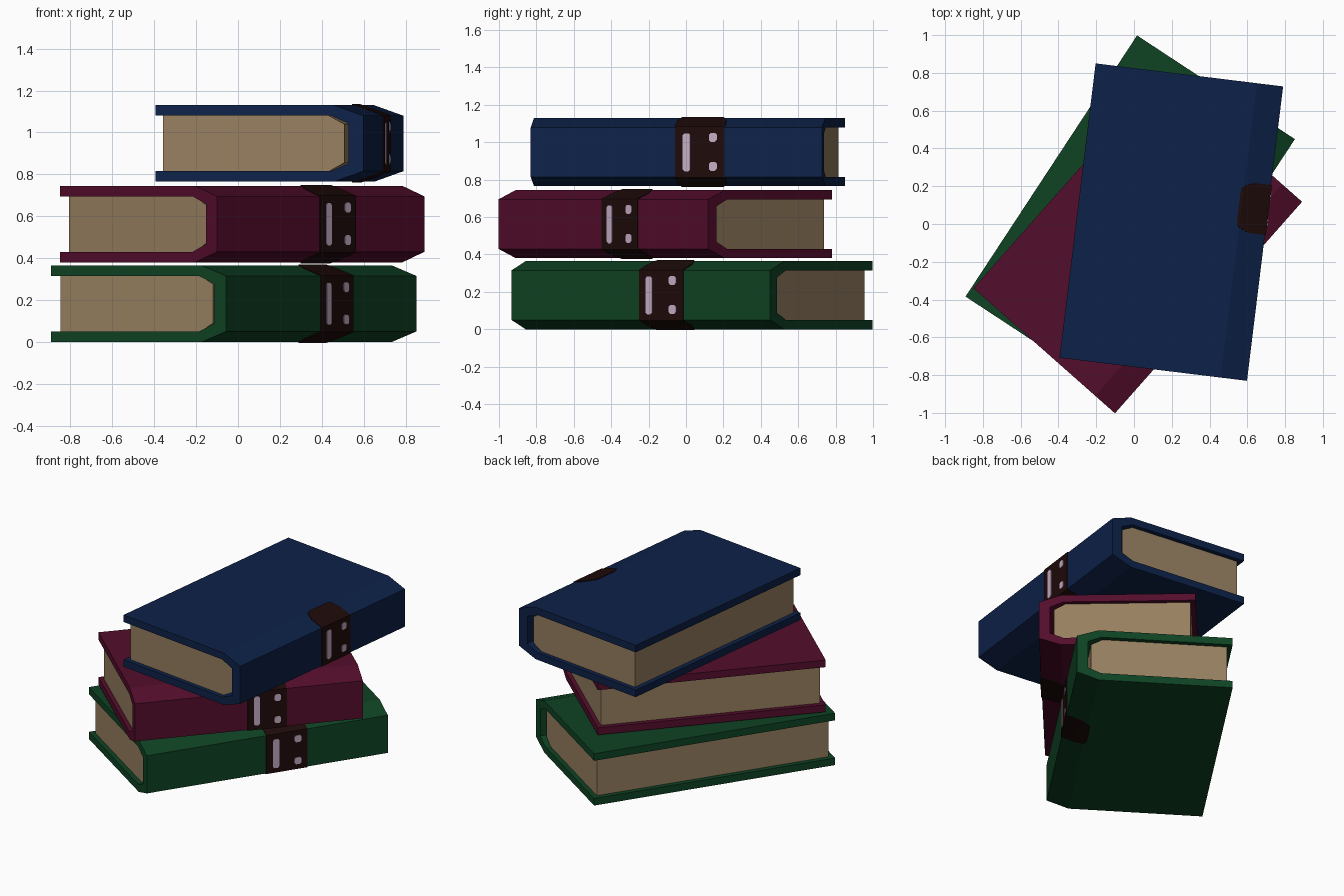
import bpy, bmesh, math

if "Cube" in bpy.data.objects:
    bpy.data.objects.remove(bpy.data.objects["Cube"])

def material(name, rgb):
    m = bpy.data.materials.new(name)
    m.diffuse_color = (*rgb, 1)
    m.use_nodes = True
    m.node_tree.nodes["Principled BSDF"].inputs["Base Color"].default_value = m.diffuse_color
    return m

BLUE = material("navy cover", (0.0040, 0.0155, 0.066))
RED = material("maroon cover", (0.088, 0.004, 0.025))
GREEN = material("green cover", (0.0045, 0.056, 0.017))
PAPER = material("aged paper", (0.31, 0.215, 0.118))
LABEL = material("dark brown label", (0.013, 0.0033, 0.003))
LILAC = material("pale lilac", (0.56, 0.42, 0.56))

T = 0.365      # book thickness
HALF = 0.785   # half of the base book length

def finish(bm, name, mat, place, recalc=True):
    if recalc:
        bmesh.ops.recalc_face_normals(bm, faces=bm.faces[:])
    me = bpy.data.meshes.new(name)
    bm.to_mesh(me)
    bm.free()
    me.materials.append(mat)
    ob = bpy.data.objects.new(name, me)
    bpy.context.collection.objects.link(ob)
    ob.location, angle, length = place
    ob.rotation_euler.z = angle
    ob.scale.y = length / (2 * HALF)
    return ob

def prism(name, points, step, mat, place):
    """Extrude a closed outline by the step vector."""
    bm = bmesh.new()
    face = bm.faces.new([bm.verts.new(p) for p in points])
    ext = bmesh.ops.extrude_face_region(bm, geom=[face])["geom"]
    bmesh.ops.translate(bm, vec=step,
                        verts=[v for v in ext if isinstance(v, bmesh.types.BMVert)])
    return finish(bm, name, mat, place)

def mirrored(half):
    """Upper half of a profile plus its mirror about mid thickness."""
    return half + [(x, T - z) for x, z in reversed(half)]

def octagon(y0, y1, z0, z1, c=0.01):
    return [(y0 + c, z0), (y1 - c, z0), (y1, z0 + c), (y1, z1 - c),
            (y1 - c, z1), (y0 + c, z1), (y0, z1 - c), (y0, z0 + c)]

def book(name, mat, centre, z, degrees, length):
    place = ((centre[0], centre[1], z), math.radians(degrees), length)

    # cover: C-shaped profile with a chamfered spine
    outer = mirrored([(-0.5, T), (0.36, T), (0.5, T - 0.05)])
    inner = mirrored([(-0.5, T - 0.05), (0.345, T - 0.05), (0.43, T - 0.087)])
    outline = outer + inner[::-1]
    prism(name + "_cover", [(x, -HALF, h) for x, h in outline],
          (0, 2 * HALF, 0), mat, place)

    # page block
    pages = mirrored([(-0.467, T - 0.05), (0.332, T - 0.05), (0.405, T - 0.09)])
    e = HALF - 0.03
    prism(name + "_pages", [(x, -e, h) for x, h in pages], (0, 2 * e, 0), PAPER, place)

    # label wrapped round the spine: x, height, half width
    mid, d = 0.126, 0.005
    half = [(0.345, T + d, 0.088), (0.361, T + d, 0.112),
            (0.412, T - 0.0186 + d, 0.133), (0.5 + d, T - 0.05 + 0.003, 0.134)]
    stations = half + [(x, T - h, w) for x, h, w in reversed(half)]
    bm = bmesh.new()
    rows = [(bm.verts.new((x, mid - w, h)), bm.verts.new((x, mid + w, h)))
            for x, h, w in stations]
    for a, b in zip(rows, rows[1:]):
        bm.faces.new((a[0], b[0], b[1], a[1]))
    label = finish(bm, name + "_spine_label", LABEL, place, recalc=False)
    mod = label.modifiers.new("thickness", 'SOLIDIFY')
    mod.thickness, mod.offset = 0.007, -1

    # pale marks on the label: one bar and two dots
    marks = {"bar": (0.034, 0.075, 0.08, 0.283),
             "dot_low": (0.175, 0.219, 0.082, 0.13),
             "dot_high": (0.175, 0.219, 0.237, 0.285)}
    for part, box in marks.items():
        prism(f"{name}_{part}", [(0.501, y, h) for y, h in octagon(*box)],
              (0.008, 0, 0), LILAC, place)

book("bottom_book", GREEN, (-0.02, 0.0325), 0.0, -33.3, 1.654)
book("middle_book", RED, (0.02, -0.111), 0.38, -41.5, 1.495)
book("top_book", BLUE, (0.1975, 0.01), 0.765, -7.0, 1.57)
